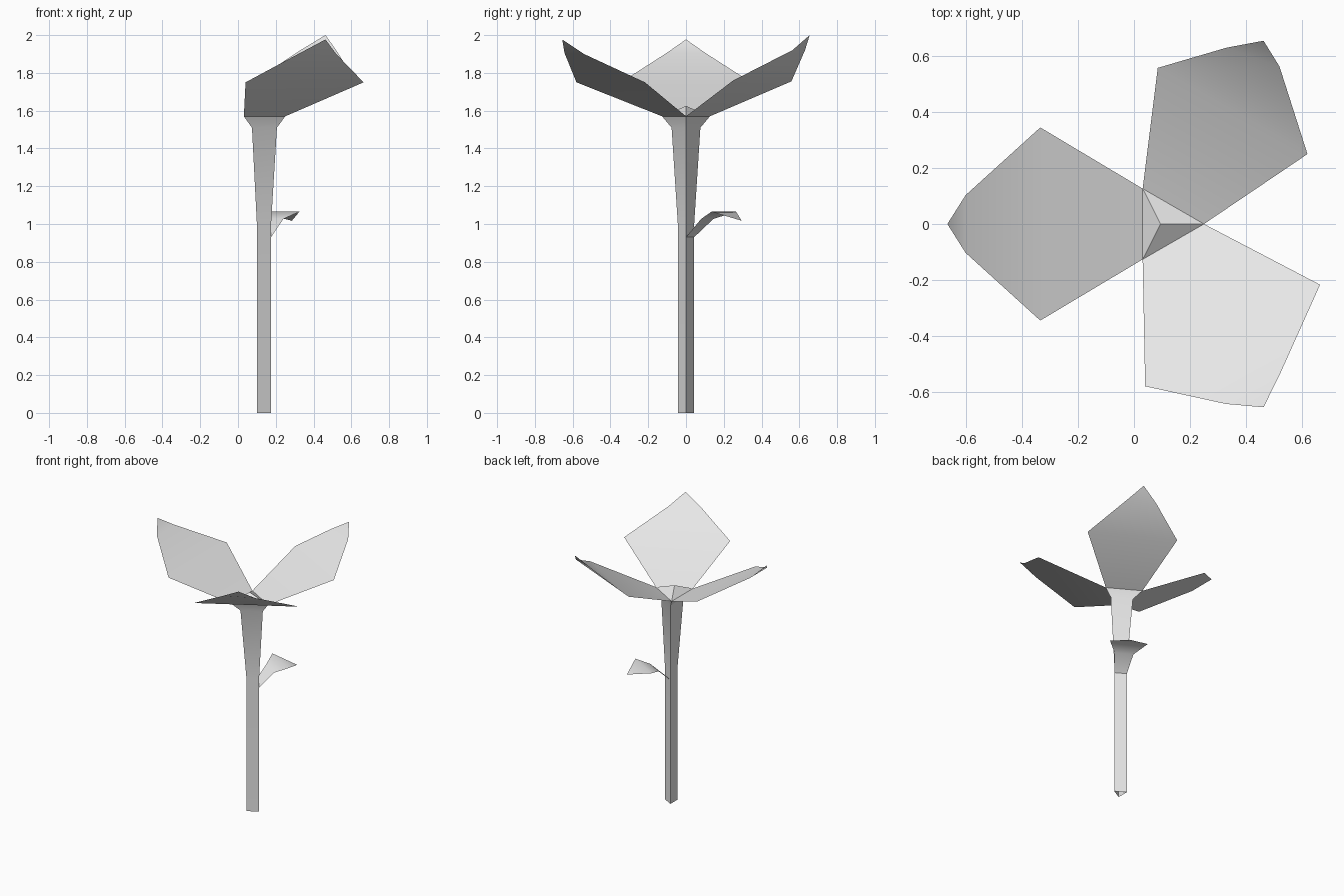
import bpy
import math

cube = bpy.data.objects.get("Cube")
if cube:
    bpy.data.objects.remove(cube, do_unlink=True)

# One plain grey for the whole plant
grey = bpy.data.materials.new("light_grey")
grey.use_nodes = True
colour = (0.8, 0.8, 0.8, 1)
grey.diffuse_color = colour
grey.node_tree.nodes["Principled BSDF"].inputs["Base Color"].default_value = colour


def build(name, verts, faces, angle):
    mesh = bpy.data.meshes.new(name)
    mesh.from_pydata(verts, [], faces)
    mesh.materials.append(grey)
    mesh.update()
    obj = bpy.data.objects.new(name, mesh)
    bpy.context.collection.objects.link(obj)
    bpy.ops.object.select_all(action="DESELECT")
    obj.select_set(True)
    bpy.context.view_layer.objects.active = obj
    bpy.ops.object.shade_smooth_by_angle(angle=math.radians(angle))
    return obj


def ring(x, radius, z):
    """Triangle with one corner toward +x."""
    return [(x + radius * math.cos(k * math.tau / 3),
             radius * math.sin(k * math.tau / 3), z) for k in range(3)]


# Three-sided stem, open at the foot, flaring at the head
sections = [(0.125, 0.05, 0), (0.125, 0.05, 1.0),
            (0.118, 0.088, 1.51), (0.104, 0.146, 1.57)]
stem_verts = [v for s in sections for v in ring(*s)]
stem_faces = [(3 * i + k, 3 * i + (k + 1) % 3,
               3 * i + 3 + (k + 1) % 3, 3 * i + 3 + k)
              for i in range(len(sections) - 1) for k in range(3)]
build("stem", stem_verts, stem_faces, 32)

# Low pointed flower centre
head = ring(*sections[-1])
build("flower_centre", head + [(0.095, 0, 1.625)],
      [(k, (k + 1) % 3, 3) for k in range(3)], 15)

# Strips that widen from a base edge and close in a point
strip = [(0, 1, 3, 2), (2, 3, 5, 4), (4, 5, 6)]

# Petals: wide pair, narrow pair, tip; each grows from one head edge
petals = {
    "back_petal": (0, 1, [(0.62, 0.25, 1.76), (0.085, 0.558, 1.755),
                          (0.52, 0.563, 1.92), (0.33, 0.63, 1.92),
                          (0.463, 0.655, 2.0)]),
    "right_petal": (1, 2, [(-0.335, 0.345, 1.75), (-0.335, -0.345, 1.75),
                           (-0.602, 0.103, 1.905), (-0.602, -0.103, 1.905),
                           (-0.667, 0, 1.977)]),
    "front_petal": (2, 0, [(0.04, -0.58, 1.75), (0.665, -0.217, 1.75),
                           (0.328, -0.643, 1.905), (0.52, -0.54, 1.9),
                           (0.463, -0.655, 1.977)]),
}
for name, (a, b, outer) in petals.items():
    # Wind each strip so that its upper side faces up
    build(name, [head[a], head[b]] + outer, [f[::-1] for f in strip], 35)

# Small arching leaf on the stem
leaf = [(0.175, 0, 0.93), (0.10, 0.043, 0.93),
        (0.24, 0.08, 1.027), (0.127, 0.145, 1.027),
        (0.325, 0.135, 1.065), (0.10, 0.265, 1.065),
        (0.285, 0.295, 1.017)]
build("leaf", leaf, [f[::-1] for f in strip], 45)
